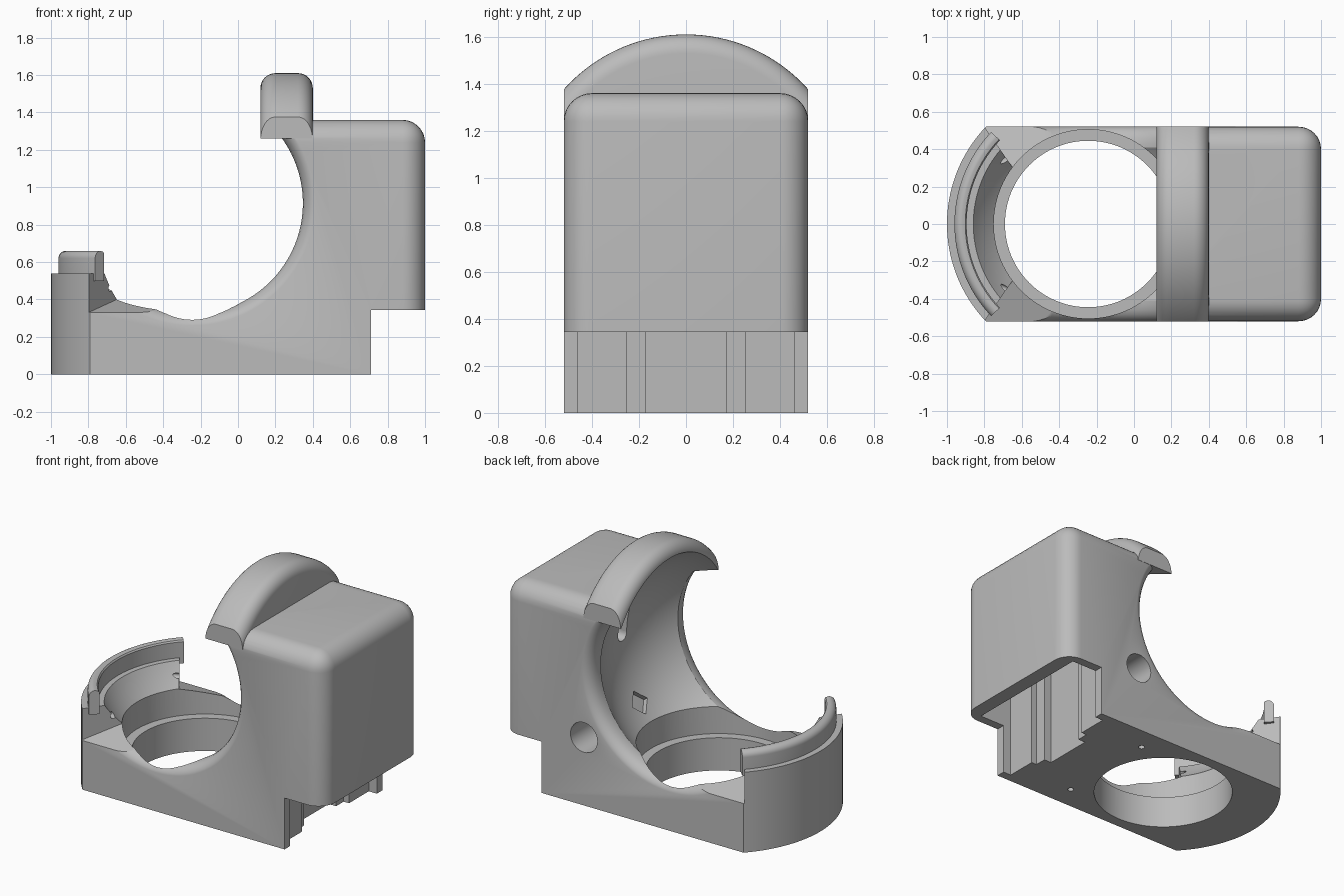
import bpy, bmesh
from math import sin, cos, pi, radians
from mathutils import Vector, Matrix

cube = bpy.data.objects.get("Cube")
if cube:
    bpy.data.objects.remove(cube)

CX, CZ = -0.245, 0.915      # centre of the spherical seat
HALF = 0.52                 # half width of the body
SEAT = 0.72                 # seat radius
CENTRE = Vector((CX, 0, CZ))

grey = bpy.data.materials.new("light grey")
grey.use_nodes = True
grey.diffuse_color = (0.5, 0.5, 0.5, 1)
grey.node_tree.nodes["Principled BSDF"].inputs["Base Color"].default_value = (0.5, 0.5, 0.5, 1)


def finish(bm, name):
    bmesh.ops.recalc_face_normals(bm, faces=bm.faces)
    mesh = bpy.data.meshes.new(name)
    bm.to_mesh(mesh)
    bm.free()
    mesh.materials.append(grey)
    obj = bpy.data.objects.new(name, mesh)
    bpy.context.collection.objects.link(obj)
    return obj


def prism(name, points, offset, rounding=None):
    """Extrude a closed outline of 3D points, optionally bevelling chosen edges."""
    bm = bmesh.new()
    face = bm.faces.new([bm.verts.new(p) for p in points])
    new = bmesh.ops.extrude_face_region(bm, geom=[face])["geom"]
    moved = [g for g in new if isinstance(g, bmesh.types.BMVert)]
    bmesh.ops.translate(bm, verts=moved, vec=offset)
    bmesh.ops.recalc_face_normals(bm, faces=bm.faces)
    if rounding:
        edges = [e for e in bm.edges if rounding(*[v.co for v in e.verts])]
        bmesh.ops.bevel(bm, geom=edges, offset=0.12, segments=8, profile=0.5, affect='EDGES')
    return finish(bm, name)


def box(name, lo, hi):
    pts = [(lo[0], lo[1], lo[2]), (hi[0], lo[1], lo[2]), (hi[0], hi[1], lo[2]), (lo[0], hi[1], lo[2])]
    return prism(name, pts, (0, 0, hi[2] - lo[2]))


def rod(name, radius, start, end, sides=32):
    a, b = Vector(start), Vector(end)
    bm = bmesh.new()
    turn = (b - a).to_track_quat('Z', 'Y').to_matrix().to_4x4()
    bmesh.ops.create_cone(bm, cap_ends=True, segments=sides, radius1=radius, radius2=radius,
                          depth=(b - a).length, matrix=Matrix.Translation((a + b) / 2) @ turn)
    return finish(bm, name)


def seat_ball():
    bm = bmesh.new()
    bmesh.ops.create_uvsphere(bm, u_segments=96, v_segments=64, radius=SEAT,
                              matrix=Matrix.Translation(CENTRE))
    return finish(bm, "seat_cutter")


def revolve(name, profile, place, steps=96, start=0.0, sweep=2 * pi):
    """Revolve an (axis, radius) outline; place maps (axis, radius, angle) to a point."""
    full = sweep > 6.28
    bm = bmesh.new()
    rings = [[bm.verts.new(place(a, r, start + sweep * i / steps)) for a, r in profile]
             for i in range(steps if full else steps + 1)]
    n = len(profile)
    for i in range(steps):
        p, q = rings[i], rings[(i + 1) % len(rings)]
        for j in range(n):
            k = (j + 1) % n
            if full and k == 0:
                continue
            bm.faces.new((p[j], p[k], q[k], q[j]))
    caps = ([[r[0] for r in rings], [r[-1] for r in rings]] if full else [rings[0], rings[-1]])
    for cap in caps:
        bm.faces.new(cap)
    return finish(bm, name)


def combine(target, tool, operation='DIFFERENCE'):
    mod = target.modifiers.new("cut", 'BOOLEAN')
    mod.operation, mod.object, mod.solver = operation, tool, 'EXACT'
    bpy.context.view_layer.update()
    graph = bpy.context.evaluated_depsgraph_get()
    mesh = bpy.data.meshes.new_from_object(target.evaluated_get(graph))
    target.modifiers.clear()
    target.data = mesh
    bpy.data.objects.remove(tool)


def about_x(a, r, t):
    return (a, r * cos(t), CZ + r * sin(t))


def about_y(a, r, t):
    return (CX + r * cos(t), a, CZ + r * sin(t))


def about_z(a, r, t):
    return (CX + r * cos(t), r * sin(t), a)


# Body: side outline extruded across the width, upper block rounded
side = [(-1.1, 0), (0.71, 0), (0.71, 0.345), (1, 0.345), (1, 1.36), (0.2, 1.36), (0.2, 0.54), (-1.1, 0.54)]


def is_rounded(p, q):
    ends_x = min(p.x, q.x) > 0.99
    on_top = min(p.z, q.z) > 1.35
    across = abs(p.y - q.y) > 0.1
    return (ends_x and on_top) or (ends_x and not across) or (on_top and not across)


body = prism("body", [(x, -HALF, z) for x, z in side], (0, 2 * HALF, 0), is_rounded)

# Round the left end
plan = [(CX + 0.755 * cos(t), 0.755 * sin(t), -0.1) for t in [radians(90 + 180 * i / 72) for i in range(73)]]
combine(body, prism("end_cutter", plan + [(2, -0.755, -0.1), (2, 0.755, -0.1)], (0, 0, 2)), 'INTERSECT')

# Spherical seat, with a softly flared opening on both sides
combine(body, seat_ball())
flare = [(0.43, 0.592), (0.46, 0.597), (0.485, 0.607), (0.505, 0.624), (0.515, 0.64), (0.522, 0.66), (0.6, 0.66)]
combine(body, revolve("flare_cutter", [(-y, r) for y, r in reversed(flare)] + flare, about_y))

# Stepped round opening through the base
combine(body, rod("bore_cutter", 0.505, (CX, 0, 0.22), (CX, 0, 0.7), 96))
combine(body, rod("opening_cutter", 0.445, (CX, 0, -0.1), (CX, 0, 0.5), 96))

for s in (-1, 1):
    # Sloping notch at each end of the left wall
    outline = [(-0.815, 0.541), (-0.64, 0.29), (-0.43, 0.29), (-0.43, 0.6), (-0.815, 0.6)]
    combine(body, prism("notch_cutter", [(x, s * y, 0.33 + 0.32 * (HALF - y)) for x, y in outline], (0, 0, 0.6)))
    # Pin holes in the wall ends and screw holes underneath
    combine(body, rod("pin_cutter", 0.018, (-0.66, s * 0.36, 0.46), (-0.80, s * 0.30, 0.46), 16))
    combine(body, rod("screw_cutter", 0.02, (0.235, s * 0.355, -0.1), (0.235, s * 0.355, 0.15), 16))

# Stepped socket that opens under the upper block
for depth, width in ((0.65, 0.46), (0.61, 0.25), (0.555, 0.17)):
    combine(body, box("socket_cutter", (depth, -width, -0.1), (0.9, width, 1.0)))

# Side hole, seat slot and seat recess
combine(body, rod("side_hole_cutter", 0.1, (0.395, 0.3, 0.457), (0.395, 0.7, 0.457)))
combine(body, box("slot_cutter", (0.35, -0.045, 0.93), (0.56, 0.045, 1.15)))
combine(body, rod("slot_end_cutter", 0.045, (0.35, 0, 0.93), (0.56, 0, 0.93)))
inward = Vector((0.82, 0, -0.57))
combine(body, rod("recess_cutter", 0.08, CENTRE + inward * 0.6, CENTRE + inward * 0.75, 4))
combine(body, rod("recess_hole_cutter", 0.02, CENTRE + inward * 0.6, CENTRE + inward * 0.85, 16))

# Arched hood over the seat
quarter = [radians(90 * i / 8) for i in range(9)]
arch = [(0.12, 0.3)] + [(0.2 - 0.08 * cos(t), 0.615 + 0.08 * sin(t)) for t in quarter]
arch += [(0.32 + 0.08 * sin(t), 0.615 + 0.08 * cos(t)) for t in quarter] + [(0.4, 0.3)]
hood = revolve("hood", arch, about_x, 128)
combine(hood, box("hood_trim", (-1, -HALF, 1.26), (1, HALF, 2)), 'INTERSECT')
combine(hood, seat_ball())

# Curved lip on the left wall
rim = [(0.5, 0.65), (0.5, 0.715)] + [(0.62 + 0.04 * sin(t), 0.675 + 0.04 * cos(t)) for t in quarter]
rim += [(0.655, 0.657), (0.645, 0.65)]
lip = revolve("lip", rim, about_z, 48, radians(180 - 43.5), radians(87))

for obj in (body, hood, lip):
    bpy.ops.object.select_all(action='DESELECT')
    obj.select_set(True)
    bpy.context.view_layer.objects.active = obj
    bpy.ops.object.shade_smooth_by_angle(angle=radians(25))
